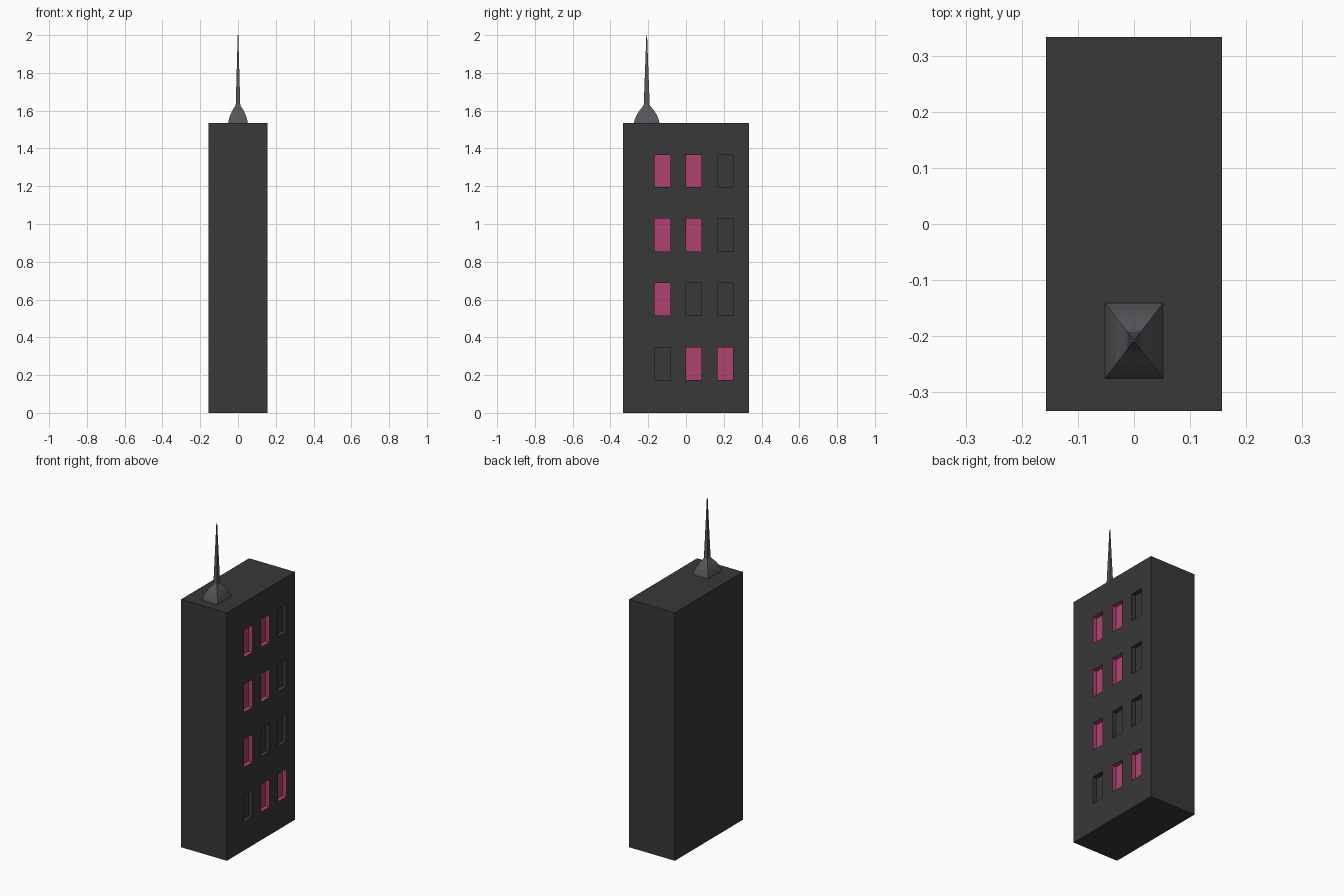
import bpy, bmesh

if "Cube" in bpy.data.objects:
    bpy.data.objects.remove(bpy.data.objects["Cube"])


def material(name, rgb):
    m = bpy.data.materials.new(name)
    m.diffuse_color = (*rgb, 1)
    m.use_nodes = True
    m.node_tree.nodes["Principled BSDF"].inputs["Base Color"].default_value = m.diffuse_color
    return m


wall = material("dark wall", (0.040, 0.040, 0.040))
pink = material("pink glow", (0.44, 0.052, 0.16))
metal = material("grey metal", (0.095, 0.095, 0.105))


def add_object(name, bm, mats):
    bmesh.ops.recalc_face_normals(bm, faces=bm.faces)
    mesh = bpy.data.meshes.new(name)
    bm.to_mesh(mesh)
    bm.free()
    for m in mats:
        mesh.materials.append(m)
    ob = bpy.data.objects.new(name, mesh)
    bpy.context.collection.objects.link(ob)
    return ob


# Tower block with window openings cut in its right side
HX, HY, H = 0.157, 0.333, 1.535
cols = [(-0.167, -0.083), (0.0, 0.083), (0.167, 0.25)]
rows = [(0.175, 0.345), (0.515, 0.688), (0.855, 1.028), (1.195, 1.366)]
lit = {(1, 0), (2, 0), (0, 1), (0, 2), (1, 2), (0, 3), (1, 3)}

bm = bmesh.new()
bmesh.ops.create_cube(bm, size=1)
for v in bm.verts:
    v.co = (v.co.x * 2 * HX, v.co.y * 2 * HY, (v.co.z + 0.5) * H)


def cut_right_side(co, no):
    faces = [f for f in bm.faces if f.calc_center_median().x > HX - 1e-4]
    edges = {e for f in faces for e in f.edges}
    verts = {v for f in faces for v in f.verts}
    bmesh.ops.bisect_plane(bm, geom=list(verts) + list(edges) + faces,
                           dist=1e-6, plane_co=co, plane_no=no)


for pair in cols:
    for y in pair:
        cut_right_side((0, y, 0), (0, 1, 0))
for pair in rows:
    for z in pair:
        cut_right_side((0, 0, z), (0, 0, 1))
bm.normal_update()

# Recess every window and colour the lit ones
for c, (y0, y1) in enumerate(cols):
    for r, (z0, z1) in enumerate(rows):
        for f in list(bm.faces):
            p = f.calc_center_median()
            if p.x > HX - 1e-4 and y0 < p.y < y1 and z0 < p.z < z1:
                jambs = bmesh.ops.inset_individual(
                    bm, faces=[f], thickness=0, depth=-0.027)["faces"]
                if (c, r) in lit:
                    for g in jambs + [f]:
                        g.material_index = 1
                break
add_object("tower", bm, [wall, pink])

# Four-sided spire: domed base and needle, lofted from a profile
profile = [(0.052, 1.535), (0.050, 1.548), (0.043, 1.572), (0.032, 1.597),
           (0.016, 1.622), (0.012, 1.632), (0.0015, 2.0)]
bm = bmesh.new()
rings = [[bm.verts.new((sx * w, -0.208 + sy * w * 1.3, z))
          for sx, sy in ((-1, -1), (1, -1), (1, 1), (-1, 1))]
         for w, z in profile]
for a, b in zip(rings, rings[1:]):
    for i in range(4):
        j = (i + 1) % 4
        bm.faces.new((a[i], a[j], b[j], b[i]))
bm.faces.new(rings[0][::-1])
bm.faces.new(rings[-1])
add_object("spire", bm, [metal])
